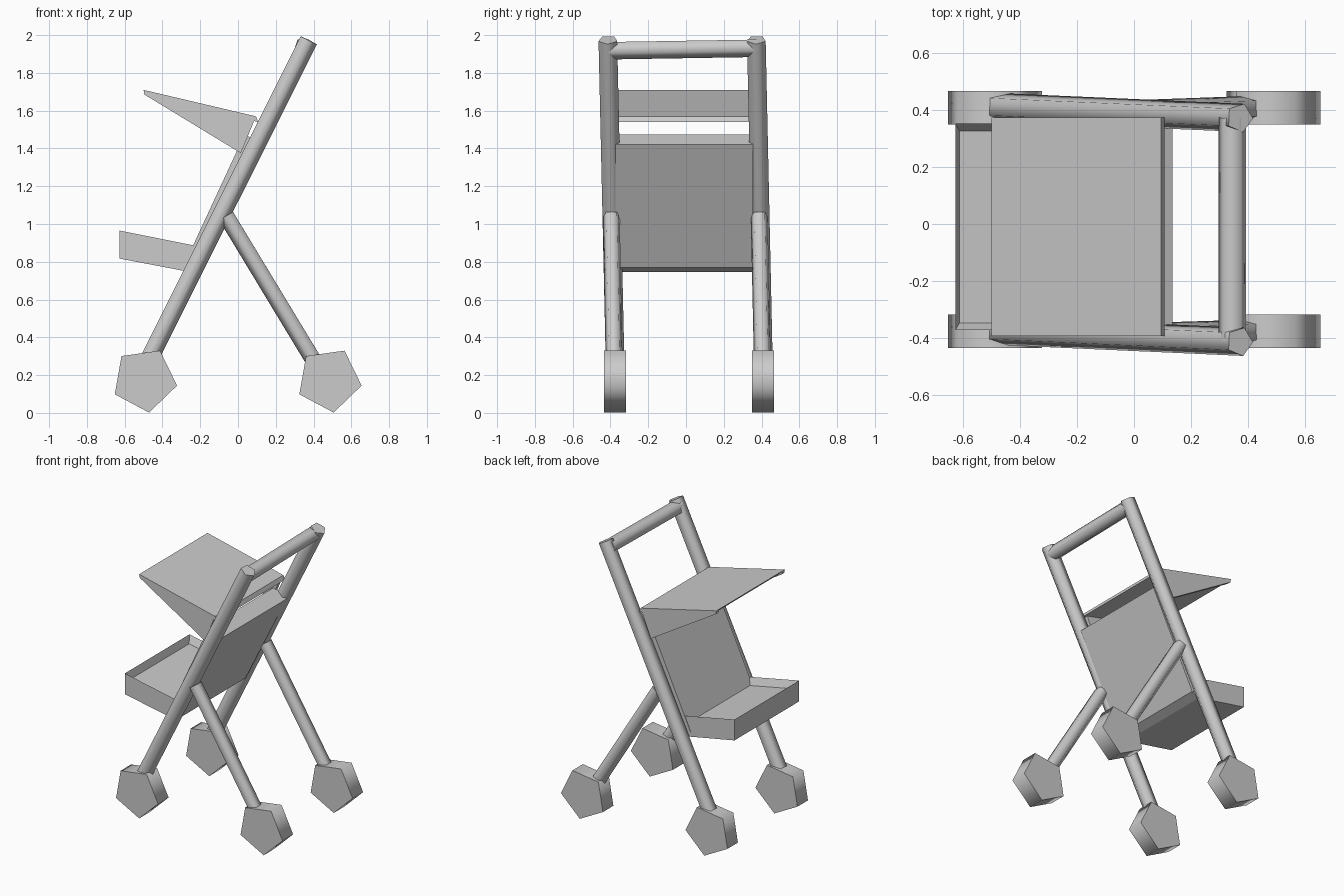
import bpy, bmesh, math
from mathutils import Vector, Matrix

if "Cube" in bpy.data.objects:
    bpy.data.objects.remove(bpy.data.objects["Cube"])


def finish(bm, name, smooth=False):
    bmesh.ops.recalc_face_normals(bm, faces=bm.faces[:])
    mesh = bpy.data.meshes.new(name)
    bm.to_mesh(mesh)
    bm.free()
    ob = bpy.data.objects.new(name, mesh)
    bpy.context.collection.objects.link(ob)
    if smooth:
        bpy.ops.object.select_all(action='DESELECT')
        ob.select_set(True)
        bpy.context.view_layer.objects.active = ob
        bpy.ops.object.shade_smooth_by_angle(angle=math.radians(80))
    return ob


def prism_into(bm, profile, y0, y1):
    """Extrude an (x, z) profile from y0 to y1; returns nothing."""
    face = bm.faces.new([bm.verts.new((x, y0, z)) for x, z in profile])
    ext = bmesh.ops.extrude_face_region(bm, geom=[face], use_keep_orig=True)
    verts = [g for g in ext['geom'] if isinstance(g, bmesh.types.BMVert)]
    bmesh.ops.translate(bm, verts=verts, vec=(0, y1 - y0, 0))


def prism(name, profile, y0, y1, smooth=False):
    bm = bmesh.new()
    prism_into(bm, profile, y0, y1)
    return finish(bm, name, smooth)


def tube(name, a, b, r):
    """Five-sided tube between two points."""
    a, b = Vector(a), Vector(b)
    d = b - a
    bm = bmesh.new()
    mat = (Matrix.Translation((a + b) / 2)
           @ d.to_track_quat('Z', 'Y').to_matrix().to_4x4()
           @ Matrix.Rotation(math.pi, 4, 'Z'))
    bmesh.ops.create_cone(bm, cap_ends=True, segments=5, radius1=r, radius2=r,
                          depth=d.length, matrix=mat)
    return finish(bm, name, True)


# Side frames: long pole, rear leg and two wheels per side (frame leans a little in y)
for side, bottom, mid, top, w0, w1 in (
        ("left", 0.41, 0.388, 0.373, 0.35, 0.467),
        ("right", -0.375, -0.395, -0.413, -0.435, -0.317)):
    tube(f"{side}_main_pole", (-0.475, bottom, 0.285), (0.371, top, 1.975), 0.052)
    tube(f"{side}_rear_leg", (-0.06, mid, 1.045), (0.415, bottom - 0.005, 0.26), 0.047)
    for place, cx in (("front", -0.495), ("rear", 0.482)):
        ring = [(cx + 0.175 * math.cos(math.radians(-82 + 72 * i)),
                 0.175 + 0.175 * math.sin(math.radians(-82 + 72 * i)))
                for i in range(5)]
        prism(f"{side}_{place}_wheel", ring, w0, w1, True)

# Push handle
tube("handle", (0.345, -0.413, 1.922), (0.345, 0.373, 1.935), 0.051)

# Backrest panel
prism("backrest", [(-0.285, 0.785), (-0.19, 0.77), (0.135, 1.42), (0.035, 1.475)],
      -0.372, 0.355)

# Seat tray with a shallow tapered recess
bm = bmesh.new()
prism_into(bm, [(-0.627, 0.965), (-0.627, 0.817), (-0.25, 0.745),
                (-0.19, 0.77), (-0.20, 0.88)], -0.372, 0.352)
bmesh.ops.recalc_face_normals(bm, faces=bm.faces[:])
top = max(bm.faces, key=lambda f: f.normal.z)
bmesh.ops.inset_region(bm, faces=[top], thickness=0.035, depth=-0.05)
finish(bm, "seat")

# Sunshade: sloped roof plate with a triangular cheek on each side
prism("sunshade_roof", [(-0.50, 1.71), (0.095, 1.57), (0.107, 1.54), (-0.46, 1.67)],
      -0.393, 0.373)
for side, y0, y1 in (("left", 0.345, 0.373), ("right", -0.393, -0.365)):
    prism(f"sunshade_{side}_cheek",
          [(-0.50, 1.71), (-0.495, 1.685), (0.015, 1.375), (0.095, 1.57)], y0, y1)
